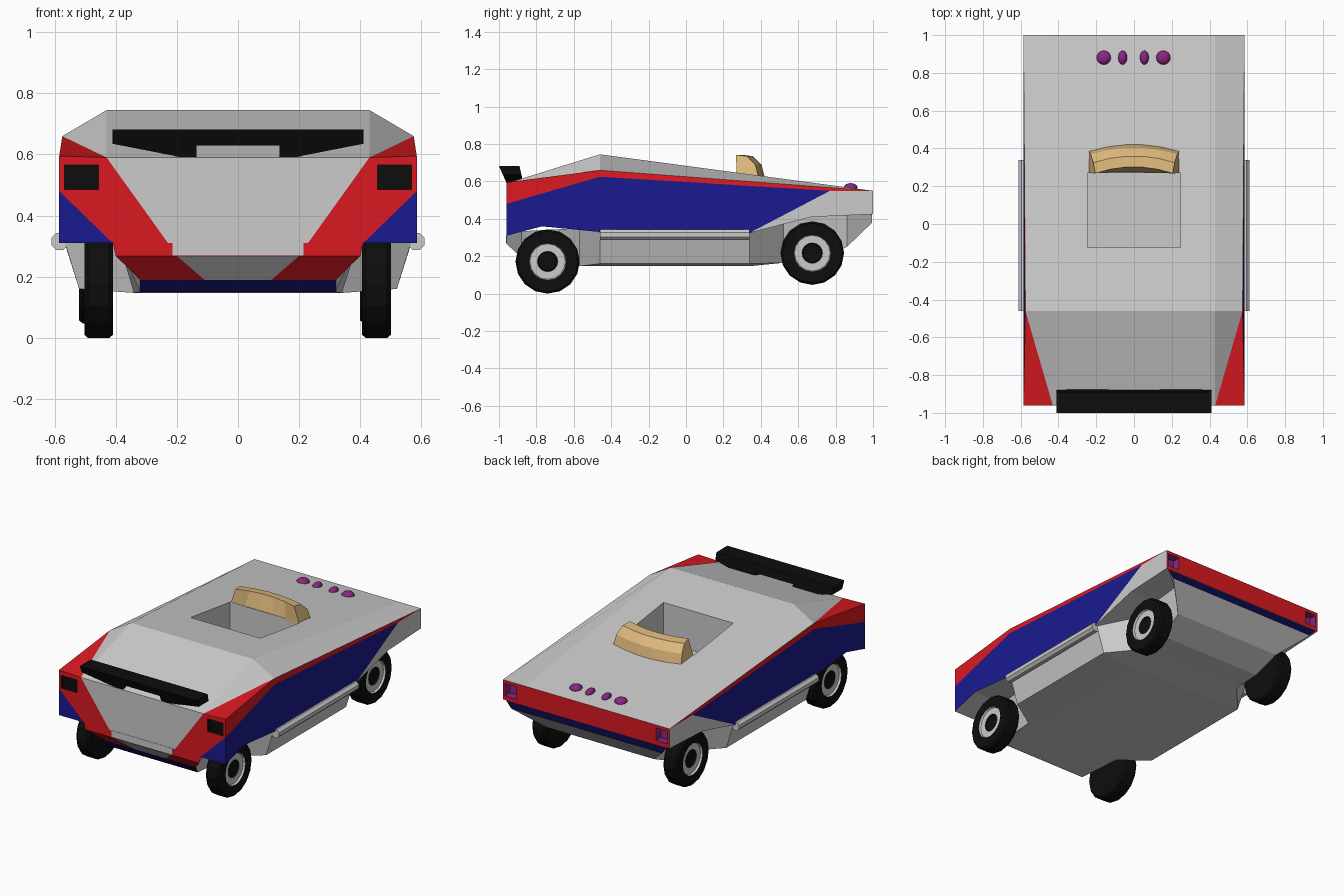
import bpy, bmesh
from math import cos, sin, pi

if "Cube" in bpy.data.objects:
    bpy.data.objects.remove(bpy.data.objects["Cube"])


def mat(name, rgb):
    m = bpy.data.materials.new(name)
    m.diffuse_color = (*rgb, 1)
    m.use_nodes = True
    m.node_tree.nodes["Principled BSDF"].inputs["Base Color"].default_value = m.diffuse_color
    return m


GREY = mat("grey", (0.6, 0.6, 0.6))
RED = mat("red", (0.7, 0.01, 0.015))
BLUE = mat("blue", (0.01, 0.01, 0.28))
NAVY = mat("navy", (0.003, 0.003, 0.07))
BLACK = mat("black", (0.004, 0.004, 0.004))
PURPLE = mat("purple", (0.25, 0.02, 0.22))
TAN = mat("tan", (0.72, 0.48, 0.2))


def make(name, verts, faces, mats):
    """faces: list of (vertex ids, material)"""
    bm = bmesh.new()
    vs = [bm.verts.new(v) for v in verts]
    for ids, m in faces:
        bm.faces.new([vs[i] for i in ids]).material_index = mats.index(m)
    bmesh.ops.recalc_face_normals(bm, faces=bm.faces)
    me = bpy.data.meshes.new(name)
    bm.to_mesh(me)
    bm.free()
    for m in mats:
        me.materials.append(m)
    ob = bpy.data.objects.new(name, me)
    bpy.context.collection.objects.link(ob)
    return ob


def loft(name, rings, colour, mats, ends=True):
    """join equal rings; colour(segment, edge) picks the material"""
    n = len(rings[0])
    faces = [((s*n+i, s*n+(i+1) % n, s*n+n+(i+1) % n, s*n+n+i), colour(s, i))
             for s in range(len(rings)-1) for i in range(n)]
    if ends:
        last = (len(rings)-1)*n
        faces += [(tuple(range(n)), colour(-1, 0)),
                  (tuple(range(last, last+n)), colour(len(rings)-1, 0))]
    return make(name, [v for r in rings for v in r], faces, mats)


def box(name, x0, x1, y0, y1, z0, z1, m):
    rings = [[(x0, y, z0), (x1, y, z0), (x1, y, z1), (x0, y, z1)] for y in (y0, y1)]
    return loft(name, rings, lambda s, i: m, [m])


# Upper body: named points of one half, mirrored in x
half = dict(
    A0=(.43, -.96, .59), B0=(.585, -.96, .595), S0=(.585, -.96, .48),
    C0=(.585, -.96, .31), D=(.41, -.96, .31), F=(.229, -.96, .31),
    Ca=(.585, -.77, .36), A1=(.43, -.46, .745), B1=(.575, -.46, .66),
    S1=(.58, -.46, .625), C1=(.585, -.46, .33), C2=(.585, .34, .325),
    S3=(.585, .77, .55), Cf=(.585, .67, .41),
    A4=(.43, 1, .55), B4=(.585, 1, .55), C4=(.585, 1, .425))
keys = list(half)
N = len(keys)
verts = list(half.values()) + [(-x, y, z) for x, y, z in half.values()]
sided = [("A0 B0 S0 D F", RED), ("S0 C0 D", BLUE),                 # tail
         ("A0 B1 B0", RED), ("A0 A1 B1", GREY), ("A1 A4 B4 B1", GREY),  # shoulder
         ("B0 B1 S1 S0", RED), ("B1 B4 S3 S1", RED),               # stripe
         ("S0 S1 C1 Ca C0", BLUE), ("S1 S3 C2 C1", BLUE),          # flank
         ("S3 B4 C4 Cf C2", GREY)]
across = [("A0 A1", GREY), ("A1 A4", GREY), ("A0 F", GREY), ("A4 B4 C4", RED),
          ("C0 D F", None), ("Ca C1", GREY), ("C1 C2", GREY), ("C2 Cf", GREY), ("Cf C4", GREY)]
faces = []
for s, m in sided:
    ids = [keys.index(k) for k in s.split()]
    faces += [(ids, m), ([i+N for i in ids], m)]
for s, m in across:
    if m is None:
        s, m = "Ca C0 D F", GREY
    ids = [keys.index(k) for k in s.split()]
    faces.append((ids + [i+N for i in reversed(ids)], m))
body = make("upper_body", verts, faces, [GREY, RED, BLUE, BLACK, PURPLE])

# Cockpit and lamp recesses
cutters = [box("cockpit_cutter", -.245, .245, -.125, .27, .45, .9, GREY)]
for s in (-1, 1):
    a, b = sorted((s*.457, s*.568))
    cutters.append(box("tail_lamp_cutter", a, b, -1.1, -.93, .485, .566, BLACK))
    a, b = sorted((s*.49, s*.57))
    cutters.append(box("front_lamp_cutter", a, b, .95, 1.1, .45, .53, PURPLE))
for c in cutters:
    c.hide_render = True
    c.hide_viewport = True
    md = body.modifiers.new(c.name, 'BOOLEAN')
    md.object = c
    md.operation = 'DIFFERENCE'
    md.solver = 'EXACT'
    md.material_mode = 'TRANSFER'

# Lower tub: y, top x, top z, bottom x, bottom z, inner x
stations = [(-.96, .41, .312, .40, .268, .20), (-.88, .40, .33, .32, .19, .11),
            (-.86, .40, .335, .32, .15, .11), (-.57, .40, .35, .34, .147, .11),
            (-.46, .575, .34, .52, .16, .32), (.34, .575, .335, .52, .16, .32),
            (.52, .40, .38, .36, .165, .2), (.70, .40, .42, .36, .175, .2),
            (.86, .41, .425, .38, .25, .2), (.995, .57, .427, .53, .38, .2)]
rings = []
for k, (y, tx, tz, px, pz, qx) in enumerate(stations):
    qz = .147 if k in (4, 5) else pz
    h = [(tx, y, tz), (px, y, pz), (qx, y, qz)]
    rings.append(h + [(-x, y, z) for x, y, z in reversed(h)])


def tub_colour(s, i):
    if s == 0:
        return RED if i in (1, 3) else GREY
    return NAVY if (s == 1 and i in (1, 2, 3)) or s == 9 else RED if s == -1 else GREY


loft("lower_tub", rings, tub_colour, [GREY, RED, NAVY])
box("tail_centre_panel", -.215, .215, -.962, -.95, .27, .312, GREY)

# Side rails
for s in (-1, 1):
    ring = [[(s*.583 + .03*cos(a), y, .315 + .03*sin(a))
             for a in [pi/8 + pi/4*i for i in range(8)]] for y in (-.46, .34)]
    loft("side_rail", ring, lambda s, i: GREY, [GREY])


# Wheels turned from a profile (radius, outward offset)
def wheel(name, x, y, z, r, side):
    prof = [(.09, -.047), (r-.01, -.047), (r, -.035), (r, .035), (r-.01, .047),
            (.1, .047), (.095, .035), (.055, .035), (.05, .025)]
    n = 16
    rs = [[(x + side*o, y + q*cos(2*pi*i/n), z + q*sin(2*pi*i/n)) for i in range(n)]
          for q, o in prof]
    loft(name, rs, lambda s, i: GREY if s in (5, 6) else BLACK, [BLACK, GREY])


wheel("rear_wheel", .453, -.74, .172, .172, 1)
wheel("rear_wheel", -.456, -.74, .172, .172, -1)
wheel("front_wheel", .447, .675, .217, .17, 1)
wheel("front_wheel", -.473, .675, .217, .17, -1)

# Rear wing with two struts
right = [(.41, .682), (.41, .635), (.19, .592), (.19, .545), (.135, .545), (.135, .63)]
outline = right + [(-x, z) for x, z in reversed(right)]
rings = [[(x, y + (.682-z)*k, z) for x, z in outline] for y, k in ((-1, .45), (-.89, .22))]
loft("rear_wing", rings, lambda s, i: BLACK, [BLACK])

# Windscreen: curved solid behind a bowed front
rings = []
for t in (-1, -.6, -.2, .2, .6, 1):
    d = .035*(1 - t*t)
    rings.append([(t*.245, .27, .63), (t*.205, .268+d, .742), (t*.215, .325+d, .735),
                  (t*.23, .37+d, .69), (t*.24, .388+d, .62)])
loft("windscreen", rings, lambda s, i: TAN, [TAN])

# Hood lamps
for x, rx in ((-.16, .038), (-.06, .024), (.055, .024), (.155, .038)):
    bpy.ops.mesh.primitive_uv_sphere_add(segments=16, ring_count=8, location=(x, .88, .565))
    lamp = bpy.context.object
    lamp.name = "hood_lamp"
    lamp.scale = (rx, .038, .026)
    lamp.data.materials.append(PURPLE)
    bpy.ops.object.shade_smooth_by_angle()
